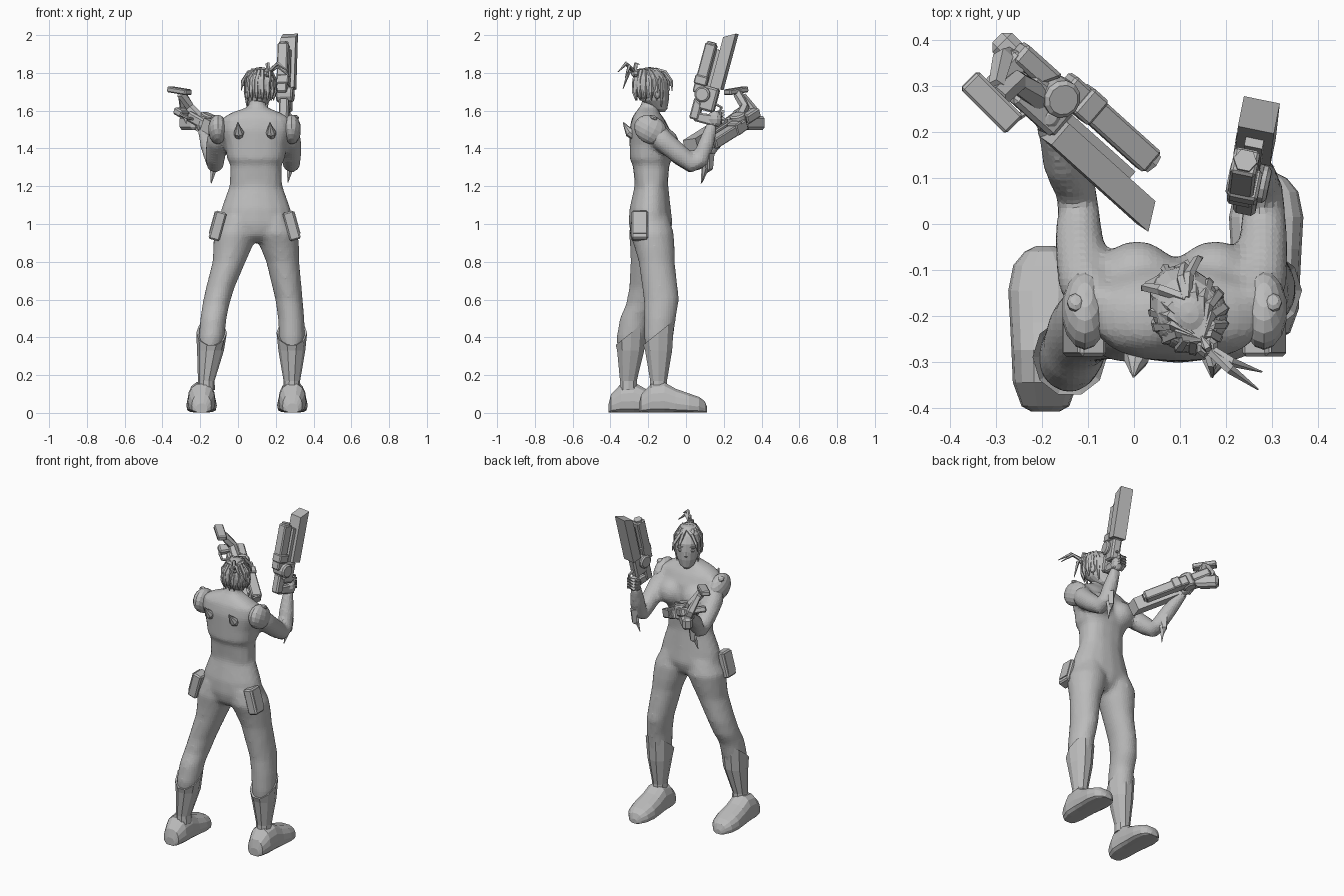
import bpy, bmesh, math
from mathutils import Vector, Matrix

cube = bpy.data.objects.get("Cube")
if cube:
    bpy.data.objects.remove(cube)

grey = bpy.data.materials.new("plain_grey")
grey.use_nodes = True
grey.diffuse_color = (0.5, 0.5, 0.5, 1)
grey.node_tree.nodes["Principled BSDF"].inputs["Base Color"].default_value = (0.5, 0.5, 0.5, 1)


def finish(name, bm, bevel=0):
    bmesh.ops.recalc_face_normals(bm, faces=bm.faces)
    mesh = bpy.data.meshes.new(name)
    bm.to_mesh(mesh)
    bm.free()
    mesh.materials.append(grey)
    obj = bpy.data.objects.new(name, mesh)
    bpy.context.collection.objects.link(obj)
    if bevel:
        mod = obj.modifiers.new("Bevel", 'BEVEL')
        mod.width, mod.segments = bevel, 1
    return obj


def skin(name, rings, matrix=Matrix()):
    """Bridge equal rings of points and cap both ends."""
    bm = bmesh.new()
    loops = [[bm.verts.new(matrix @ Vector(p)) for p in ring] for ring in rings]
    n = len(loops[0])
    for a, b in zip(loops, loops[1:]):
        for i in range(n):
            bm.faces.new((a[i], a[(i + 1) % n], b[(i + 1) % n], b[i]))
    bm.faces.new(loops[0])
    bm.faces.new(loops[-1])
    return finish(name, bm)


def circle(n, power=1):
    """Unit ring; a power below 1 makes it squarer."""
    ring = [(math.cos(2 * math.pi * i / n), math.sin(2 * math.pi * i / n)) for i in range(n)]
    return [tuple(math.copysign(abs(k) ** power, k) for k in p) for p in ring]


def loft(name, sections, n=16, matrix=Matrix(), power=1):
    """Level ellipses given as z, x, y, x radius, y radius."""
    rings = [[(x + rx * c, y + ry * s, z) for c, s in circle(n, power)] for z, x, y, rx, ry in sections]
    return skin(name, rings, matrix)


def tube(name, path, n=10, matrix=Matrix()):
    """Round limb along points given as x, y, z, radius."""
    pts = [Vector(p[:3]) for p in path]
    rings = []
    for i, p in enumerate(pts):
        t = (pts[min(i + 1, len(pts) - 1)] - pts[max(i - 1, 0)]).normalized()
        ref = Vector((1, 0, 0)) if abs(t.x) < 0.8 else Vector((0, 1, 0))
        u = t.cross(ref).normalized()
        v = t.cross(u)
        rings.append([p + path[i][3] * (c * u + s * v) for c, s in circle(n)])
    return skin(name, rings, matrix)


def box(name, loc, size, matrix=Matrix(), slant=0, bevel=0):
    """Box whose +x end may be slanted along y."""
    bm = bmesh.new()
    bmesh.ops.create_cube(bm, size=1)
    for v in bm.verts:
        if v.co.x > 0:
            v.co.x += slant * v.co.y
        v.co = matrix @ (Vector(loc) + v.co * Vector(size))
    return finish(name, bm, bevel)


def ball(name, loc, radii, matrix=Matrix(), n=14, keep=None):
    bm = bmesh.new()
    bmesh.ops.create_uvsphere(bm, u_segments=n, v_segments=n * 2 // 3, radius=1)
    for v in bm.verts:
        v.co = Vector(loc) + v.co * Vector(radii)
    if keep:
        bmesh.ops.delete(bm, geom=[v for v in bm.verts if not keep(v.co)], context='VERTS')
    bm.transform(matrix)
    return finish(name, bm)


def fuse(name, parts):
    """Blend overlapping closed parts into one continuous skin."""
    bm = bmesh.new()
    for part in parts:
        bm.from_mesh(part.data)
        bpy.data.objects.remove(part)
    obj = finish(name, bm)
    remesh = obj.modifiers.new("Remesh", 'REMESH')
    remesh.mode, remesh.voxel_size = 'VOXEL', .014
    smooth = obj.modifiers.new("Smooth", 'SMOOTH')
    smooth.factor, smooth.iterations = .5, 6
    return obj


# Torso, with a slight step where the vest ends
body = [loft("pelvis", [(.905, .095, -.19, .05, .06), (.94, .095, -.19, .13, .1), (1.0, .095, -.187, .2, .117),
                        (1.08, .095, -.19, .185, .11), (1.2, .095, -.183, .142, .09), (1.25, .095, -.184, .135, .09)]),
        loft("chest", [(1.2, .095, -.183, .139, .087), (1.3, .095, -.185, .136, .096),
                       (1.325, .095, -.185, .14, .101), (1.34, .095, -.186, .153, .112), (1.42, .095, -.185, .165, .114),
                       (1.5, .095, -.192, .19, .108), (1.56, .095, -.202, .18, .086), (1.59, .095, -.205, .13, .064),
                       (1.615, .1, -.2, .06, .05)], power=.82),
        tube("neck", [(.1, -.205, 1.56, .055), (.1, -.195, 1.62, .046), (.105, -.185, 1.68, .046)])]

for side, word in ((1, "left"), (-1, "right")):
    x = .092 + side * .085
    body.append(ball(word + "_bust", (x, -.115, 1.425), (.087, .08, .082)))
    x = .09 + side * .085
    tube(word + "_back_nozzle", [(x, -.275, 1.47, .026), (x, -.297, 1.485, .027),
                                 (x - .004, -.315, 1.51, .014), (x - .006, -.332, 1.538, .003)], n=8)
    # Hip pouch leaning outward at its foot
    lean = Matrix.Translation((.088 + side * .196, -.245, .99)) @ Matrix.Rotation(side * -.27, 4, 'Y')
    box(word + "_pouch", (0, 0, 0), (.06, .088, .155), lean, bevel=.008)
    box(word + "_pouch_flap", (side * .03, 0, .01), (.01, .07, .12), lean)

# Legs: one stands forward, one back
legs = {
    "left": (.288, [(1.04, .185, -.19, .09, .1), (.95, .203, -.182, .116, .118), (.87, .222, -.165, .102, .106),
                    (.8, .237, -.155, .088, .096), (.6, .27, -.13, .073, .094), (.5, .282, -.138, .07, .085),
                    (.4, .285, -.145, .069, .078), (.17, .285, -.145, .041, .046)]),
    "right": (-.193, [(1.04, .005, -.19, .09, .1), (.95, -.013, -.185, .116, .118), (.87, -.03, -.19, .102, .106),
                      (.8, -.047, -.198, .088, .096), (.66, -.095, -.213, .076, .089), (.57, -.118, -.235, .072, .085),
                      (.5, -.13, -.27, .07, .081), (.4, -.14, -.29, .069, .078), (.17, -.168, -.305, .041, .046)]),
}
for word, (foot_x, sections) in legs.items():
    body.append(loft(word + "_leg", sections))
    (_, kx, ky, _, _), (_, ax, ay, _, _) = sections[-2:]
    # Boot shaft with a rim that rises towards the front
    rings = []
    for z, t, r, rise in ((.12, 0, .046, 0), (.17, 0, .044, 0), (.33, .8, .071, 0), (.425, 1, .081, .85), (.415, 1, .067, .85)):
        cx, cy = ax + (kx - ax) * t, ay + (ky - ay) * t
        rings.append([(cx + r * c, cy + r * 1.06 * s, z + rise * r * s) for c, s in circle(10)])
    skin(word + "_boot_shaft", rings)
    # Shoe: flat-soled cross-sections from heel to toe
    rings = []
    for y, w, h in ((-.104, .03, .05), (-.092, .052, .1), (-.04, .071, .155), (.03, .074, .165), (.09, .077, .13),
                    (.16, .081, .105), (.215, .07, .085), (.245, .045, .062), (.257, .02, .03)):
        rings.append([(foot_x + w * math.copysign(abs(c) ** .7, c), ay + y,
                       max(.002, h * (.38 + .62 * s) if s > 0 else h * .38 * (1 - abs(s) ** .5)))
                      for c, s in circle(14)])
    skin(word + "_shoe", rings)

# Arms, both bent at the elbow
arms = {
    "left": [(.25, -.19, 1.53, .055), (.277, -.12, 1.44, .06), (.282, -.03, 1.365, .055), (.283, .04, 1.315, .048),
             (.28, .075, 1.335, .046), (.268, .105, 1.42, .045), (.256, .14, 1.53, .031)],
    "right": [(-.07, -.19, 1.53, .055), (-.11, -.12, 1.44, .06), (-.12, -.03, 1.36, .054), (-.121, .03, 1.315, .048),
              (-.126, .07, 1.33, .046), (-.155, .13, 1.41, .045), (-.185, .225, 1.5, .031)],
}
for word, path in arms.items():
    side = 1 if word == "left" else -1
    body.append(tube(word + "_arm", path))
    # Shoulder pad, its front end hanging lower
    tilt = Matrix.Translation((.088 + side * .195, -.188, 1.5)) @ Matrix.Rotation(-.5, 4, 'X')
    ball(word + "_shoulder_pad", (0, 0, 0), (.051, .09, .074), tilt)
    ball(word + "_pad_stud", (side * .02, -.015, .062), (.02, .022, .014), tilt, n=8)
    ex, ey, ez = path[4][:3]
    # Curved fins under the forearm
    for k in (0, 1):
        tube(word + "_elbow_fin", [(ex, ey + .02 + k * .03, ez + .04, .026), (ex - .004, ey + .03 + k * .02, ez - .04, .018),
                                   (ex - .016, ey + .01 + k * .02, ez - .115 + k * .05, .002)], n=4)
    wx, wy, wz = path[-1][:3]
    ball(word + "_hand", (wx, wy + .012, wz + .025), (.036, .042, .045), n=10)
    for k in range(4):
        tube(word + "_finger", [(wx - .03, wy + .01, wz + k * .018, .011), (wx - .026, wy + .05, wz + .01 + k * .018, .011),
                                (wx + .02, wy + .055, wz + .012 + k * .018, .009)], n=6)
fuse("body", body)


def gun(prefix, origin, along, under):
    """Twin-barrel pistol; local x is forward, y is the underside."""
    d = Vector(along).normalized()
    s = d.cross(Vector(under)).normalized()
    u = s.cross(d)
    m = Matrix.Translation(origin) @ Matrix((d, u, s)).transposed().to_4x4()
    box(prefix + "_blade", (.195, .06, 0), (.29, .06, .08), m, slant=.12)
    box(prefix + "_blade_spine", (.15, .02, 0), (.2, .02, .04), m)
    box(prefix + "_barrel", (.135, -.03, .01), (.27, .06, .056), m, bevel=.006)
    tube(prefix + "_muzzle", [(.25, -.03, .01, .026), (.28, -.03, .01, .026), (.28, -.03, .01, .016), (.26, -.03, .01, .014)], 6, m)
    box(prefix + "_barrel_collar", (.07, -.03, .005), (.05, .07, .066), m, bevel=.006)
    tube(prefix + "_drum", [(0, 0, -.045, .033), (0, 0, -.037, .042), (0, 0, .037, .042), (0, 0, .045, .033)], 12, m)
    box(prefix + "_frame", (-.015, .035, 0), (.13, .085, .055), m, bevel=.01)
    box(prefix + "_rear", (-.09, -.015, 0), (.1, .05, .05), m, slant=-.3, bevel=.008)
    box(prefix + "_grip", (-.12, .05, 0), (.055, .13, .038), m, slant=.3, bevel=.008)
    tube(prefix + "_trigger_guard", [(-.03, .07, 0, .008), (-.04, .11, 0, .008), (-.09, .115, 0, .008)], 6, m)


gun("left_gun", (.25, .093, 1.685), (.03, .26, .97), (.2, .95, -.25))
gun("right_gun", (-.168, .28, 1.54), (.69, -.62, -.39), (-.65, -.76, .05))

# Butt of the lowered weapon: raised brace with cap, and a rear lobe
axis = Matrix.Rotation(math.radians(-45), 4, 'Z')
box("stock_cap", (0, 0, 0), (.14, .055, .03), Matrix.Translation((-.31, .265, 1.705)) @ axis @ Matrix.Rotation(.12, 4, 'Y'), bevel=.006)
tube("stock_brace", [(-.2, .27, 1.55, .032), (-.255, .31, 1.62, .026), (-.3, .275, 1.69, .026)], 6)
box("stock_lobe", (0, 0, 0), (.13, .06, .075), Matrix.Translation((-.252, .36, 1.535)) @ axis, slant=.3, bevel=.015)
tube("stock_hook", [(-.25, .36, 1.52, .03), (-.285, .36, 1.6, .024), (-.3, .3, 1.68, .018)], 5)

# Head, turned towards the lowered weapon
head = Matrix.Translation((.114, -.183, 1.705)) @ Matrix.Rotation(math.radians(28), 4, 'Z')
loft("head", [(-.112, 0, .055, .02, .022), (-.095, 0, .045, .042, .045), (-.05, 0, .02, .064, .077),
              (0, 0, .008, .073, .09), (.05, 0, 0, .076, .092), (.09, 0, -.01, .066, .078),
              (.115, 0, -.01, .035, .04)], matrix=head)
tube("nose", [(0, .085, .02, .006), (0, .097, -.02, .011), (0, .085, -.032, .009)], 6, head)
ball("lips", (0, .082, -.06), (.022, .012, .01), head, 8)
for side in (-1, 1):
    ball("eye", (side * .033, .082, .008), (.017, .01, .009), head, 8)
    box("eyebrow", (side * .035, .086, .03), (.035, .012, .007), head)
    ball("ear", (side * .075, -.005, -.015), (.012, .02, .028), head, 8)

# Hair: shell open over the face, combed locks swept to the tie, and a tuft
ball("hair_shell", (0, -.012, .033), (.082, .091, .093), head, 18,
     keep=lambda p: p.z > .06 or p.y < .02 - max(0, -p.z) * .6)
for k in range(13):
    a = math.radians(90 + 40 + k * 280 / 12)
    c, s = math.cos(a), math.sin(a)
    low = -.085 if s > .2 else -.05
    tube("hair_lock", [(0, -.07, .108, .01), (.044 * c, -.02 + .052 * s, .108, .013), (.073 * c, -.012 + .081 * s, .06, .013),
                       (.077 * c, -.012 + .084 * s, -.005, .012), (.068 * c, -.008 + .078 * s, low, .003)], 5, head)
for x in (-.045, .03, .055):
    tube("fringe", [(.01, .02, .113, .011), (x * .7, .062, .098, .012), (x * 1.3, .082, .05, .01), (x * 1.5, .08, .0, .002)], 5, head)
ball("hair_tie", (0, -.097, .095), (.026, .024, .024), head, 8)
for dx, dy, dz, lift in ((.055, -.13, .0, .045), (.08, -.1, -.03, .03), (-.02, -.06, -.09, .0), (.0, .03, .04, .045)):
    tube("hair_tuft", [(0, -.1, .1, .012), (dx * .4, -.105 + dy * .45, .1 + lift, .011),
                       (dx, -.1 + dy, .1 + dz, .002)], 5, head)
